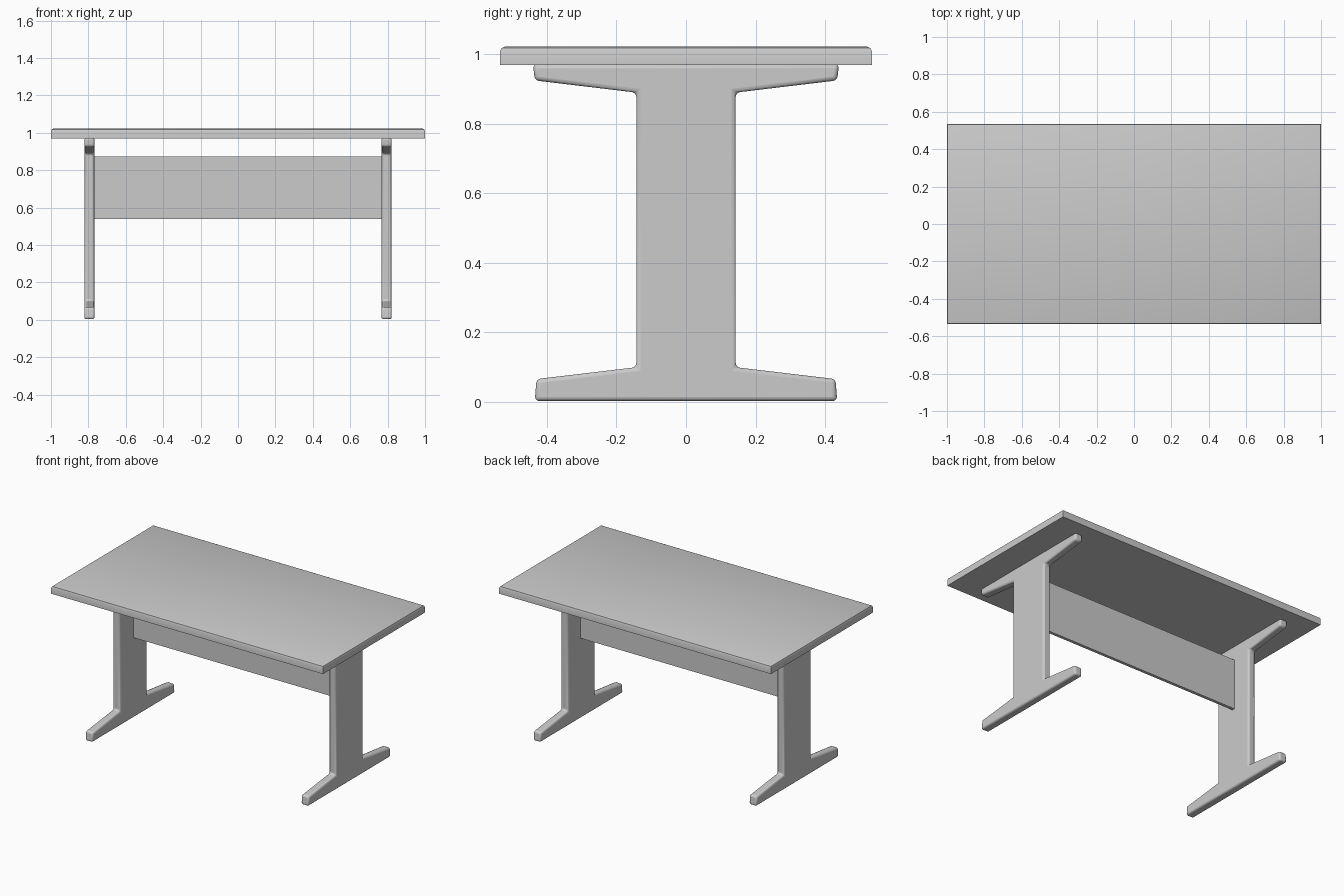
import bpy
import bmesh

cube = bpy.data.objects.get("Cube")
if cube:
    bpy.data.objects.remove(cube, do_unlink=True)

grey = bpy.data.materials.new("light grey")
grey.use_nodes = True
colour = (0.6, 0.6, 0.6, 1)
grey.diffuse_color = colour
grey.node_tree.nodes["Principled BSDF"].inputs["Base Color"].default_value = colour


def finish(name, bm, bevel=0, segments=1):
    bmesh.ops.recalc_face_normals(bm, faces=bm.faces)
    mesh = bpy.data.meshes.new(name)
    bm.to_mesh(mesh)
    bm.free()
    mesh.materials.append(grey)
    obj = bpy.data.objects.new(name, mesh)
    bpy.context.collection.objects.link(obj)
    if bevel:
        mod = obj.modifiers.new("Bevel", "BEVEL")
        mod.width, mod.segments = bevel, segments
        mod.limit_method = "ANGLE"
    bpy.ops.object.select_all(action="DESELECT")
    obj.select_set(True)
    bpy.context.view_layer.objects.active = obj
    bpy.ops.object.shade_smooth_by_angle(angle=0.7)
    return obj


def box(size, centre):
    bm = bmesh.new()
    bmesh.ops.create_cube(bm, size=1)
    bmesh.ops.scale(bm, vec=size, verts=bm.verts)
    bmesh.ops.translate(bm, vec=centre, verts=bm.verts)
    return bm


# Table top: square lower edge, sloping upper rim
bm = box((2, 1.07, 0.052), (0, 0, 0.996))
rim = [e for e in bm.edges if all(v.co.z > 1 for v in e.verts)]
bmesh.ops.bevel(bm, geom=rim, offset=0.014, segments=2, affect="EDGES", profile=0.5)
finish("table_top", bm)

# Side supports: foot, column and top arm cut from one profile
half_profile = [(0.435, 0.003), (0.43, 0.066), (0.143, 0.1),
                (0.143, 0.89), (0.435, 0.925), (0.44, 0.972)]
outline = half_profile + [(-y, z) for y, z in reversed(half_profile)]
for name, x in (("left_support", 0.767), ("right_support", -0.822)):
    bm = bmesh.new()
    face = bm.faces.new([bm.verts.new((x, y, z)) for y, z in outline])
    grown = bmesh.ops.extrude_face_region(bm, geom=[face])["geom"]
    verts = [g for g in grown if isinstance(g, bmesh.types.BMVert)]
    bmesh.ops.translate(bm, vec=(0.055, 0, 0), verts=verts)
    finish(name, bm, 0.012, 3)

# Privacy panel between the columns
finish("privacy_panel", box((1.55, 0.02, 0.335), (0, 0.005, 0.705)))
